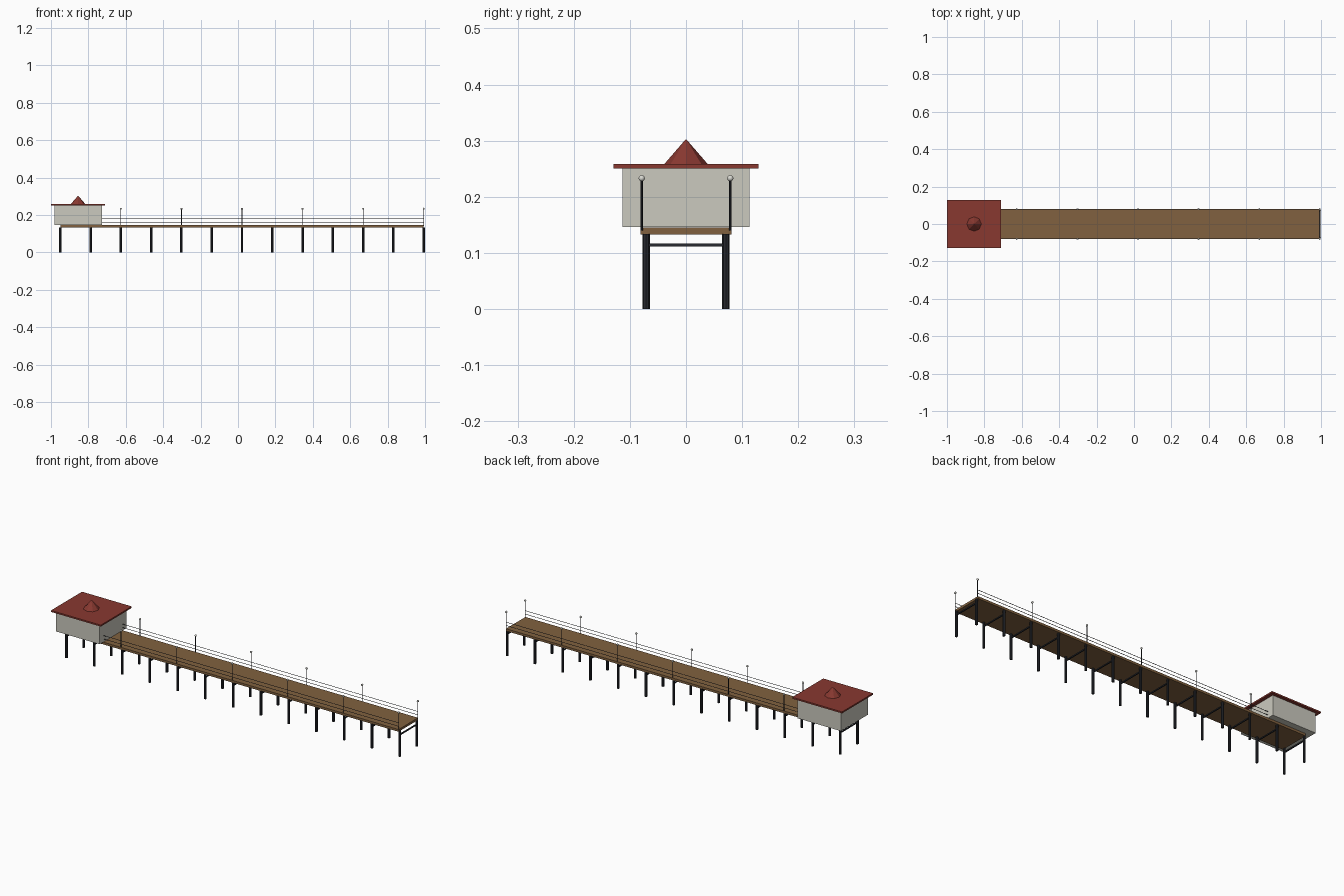
import bpy, bmesh
from mathutils import Vector, Matrix

if "Cube" in bpy.data.objects:
    bpy.data.objects.remove(bpy.data.objects["Cube"])


def material(name, r, g, b, a=1.0):
    m = bpy.data.materials.new(name)
    m.diffuse_color = (r, g, b, a)
    m.use_nodes = True
    m.node_tree.nodes["Principled BSDF"].inputs["Base Color"].default_value = m.diffuse_color
    return m


WOOD = material("wood", 0.22, 0.12, 0.05)
IRON = material("dark_iron", 0.02, 0.022, 0.028)
RED = material("roof_red", 0.25, 0.04, 0.03)
WALL = material("pale_wall", 0.6, 0.59, 0.52)
GLASS = material("lamp_glass", 0.7, 0.7, 0.65)


def finish(bm, name, mat, smooth=False):
    me = bpy.data.meshes.new(name)
    bm.to_mesh(me)
    bm.free()
    ob = bpy.data.objects.new(name, me)
    bpy.context.collection.objects.link(ob)
    me.materials.append(mat)
    for p in me.polygons:
        p.use_smooth = smooth
    return ob


def box(name, x0, x1, y0, y1, z0, z1, mat):
    bm = bmesh.new()
    mid = Vector(((x0 + x1) / 2, (y0 + y1) / 2, (z0 + z1) / 2))
    bmesh.ops.create_cube(bm, size=1, matrix=Matrix.Translation(mid)
                          @ Matrix.Diagonal((x1 - x0, y1 - y0, z1 - z0, 1)))
    return finish(bm, name, mat)


def rod(name, a, b, r, mat, sides=8, r_top=None):
    a, b = Vector(a), Vector(b)
    d = b - a
    rot = d.to_track_quat('Z', 'Y').to_matrix().to_4x4()
    bm = bmesh.new()
    bmesh.ops.create_cone(bm, cap_ends=True, segments=sides, radius1=r,
                          radius2=r if r_top is None else r_top, depth=d.length,
                          matrix=Matrix.Translation((a + b) / 2) @ rot)
    return finish(bm, name, mat)


X0, X1, BAYS = -0.95, 0.993, 12
PILE_Y, POST_Y = 0.071, 0.079

# deck
box("deck", X0, X1, -0.081, 0.081, 0.133, 0.145, WOOD)

for i in range(BAYS + 1):
    x = X0 + (X1 - X0) * i / BAYS
    # cross beam tying each pair of piles
    box("cross_beam", x - 0.003, x + 0.003, -PILE_Y, PILE_Y, 0.111, 0.117, IRON)
    for s in (-1, 1):
        rod("pile", (x, s * PILE_Y, 0), (x, s * PILE_Y, 0.134), 0.0065, IRON)
        # lamp post on every second pile outside the pavilion
        if i % 2 == 0 and i > 0:
            rod("lamp_post", (x, s * POST_Y, 0.14), (x, s * POST_Y, 0.23), 0.002, IRON, 6)
            bm = bmesh.new()
            bmesh.ops.create_uvsphere(bm, u_segments=10, v_segments=6, radius=0.0055,
                                      matrix=Matrix.Translation((x, s * POST_Y, 0.233)))
            finish(bm, "lamp_globe", GLASS, True)

# handrails
for s in (-1, 1):
    for z in (0.161, 0.179):
        rod("handrail", (-0.73, s * POST_Y, z), (X1, s * POST_Y, z), 0.0013, IRON, 6)

# pavilion
box("pavilion_walls", -0.982, -0.728, -0.113, 0.113, 0.146, 0.251, WALL)
box("pavilion_roof", -1.0, -0.71, -0.129, 0.129, 0.25, 0.258, RED)
rod("roof_spire", (-0.855, 0, 0.258), (-0.855, 0, 0.303), 0.039, RED, 8, 0.0)
